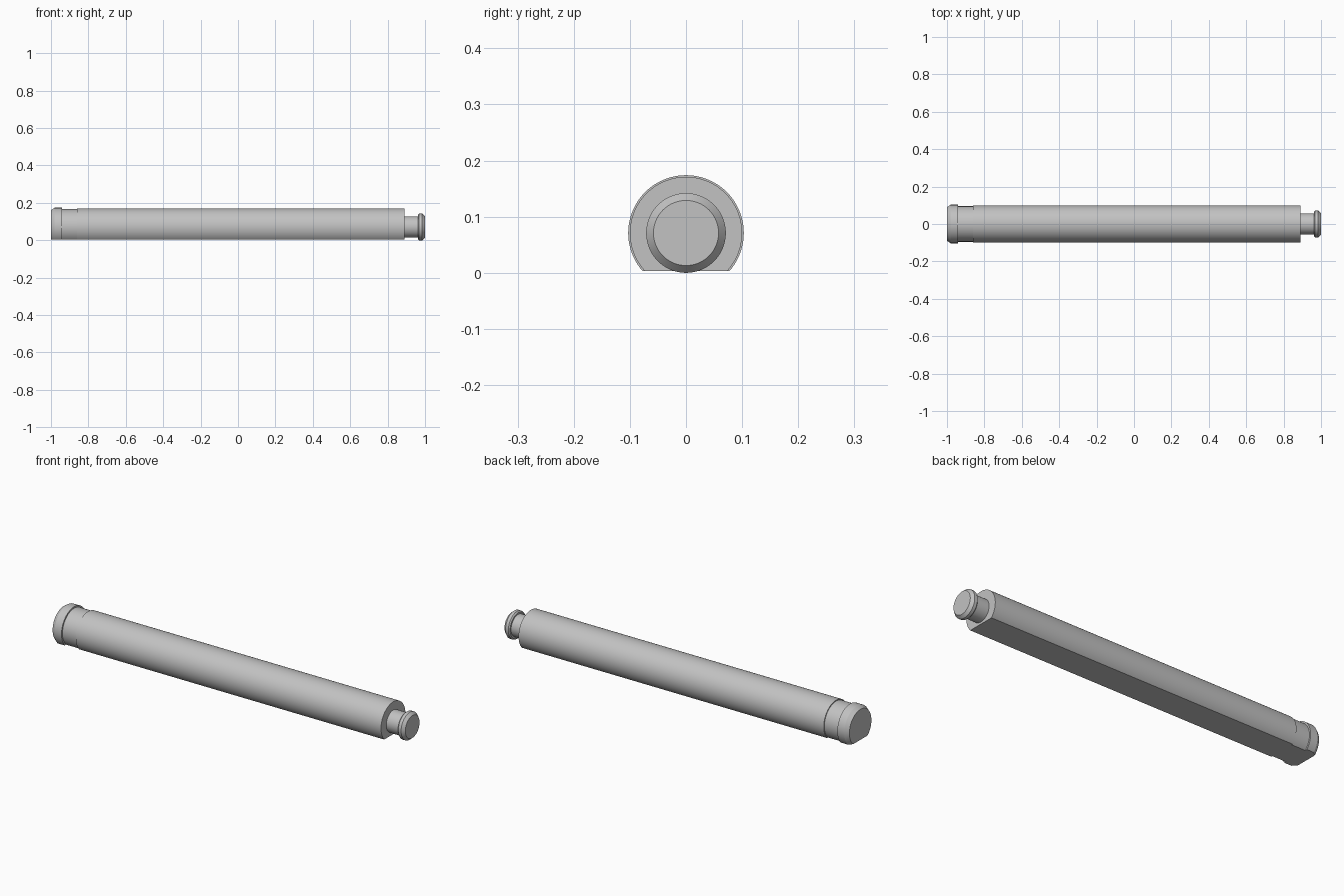
import bpy, bmesh, math
from mathutils import Vector

cube = bpy.data.objects.get("Cube")
if cube:
    bpy.data.objects.remove(cube, do_unlink=True)

AXIS_Z = 0.071
FLAT_Z = 0.003
SIDES = 96

grey = bpy.data.materials.new("plain grey")
grey.use_nodes = True
colour = (0.54, 0.54, 0.54, 1)
grey.diffuse_color = colour
grey.node_tree.nodes["Principled BSDF"].inputs["Base Color"].default_value = colour


def turned_part(name, profile, flat=False):
    """Turn an (x, radius) profile around the long axis, optionally with a flat underside."""
    bm = bmesh.new()
    rings = []
    for x, r in profile:
        angles = [math.tau * i / SIDES for i in range(SIDES)]
        rings.append([bm.verts.new((x, r * math.cos(a), AXIS_Z + r * math.sin(a)))
                      for a in angles])
    for a, b in zip(rings, rings[1:]):
        for i in range(SIDES):
            j = (i + 1) % SIDES
            bm.faces.new((a[i], a[j], b[j], b[i]))
    bm.faces.new(rings[0])
    bm.faces.new(rings[-1])
    if flat:
        cut = bmesh.ops.bisect_plane(
            bm, geom=bm.verts[:] + bm.edges[:] + bm.faces[:],
            plane_co=Vector((0, 0, FLAT_Z)), plane_no=Vector((0, 0, -1)),
            clear_outer=True)
        edges = [e for e in cut["geom_cut"] if isinstance(e, bmesh.types.BMEdge)]
        bmesh.ops.triangle_fill(bm, edges=edges, use_beauty=True)
    bmesh.ops.recalc_face_normals(bm, faces=bm.faces[:])
    mesh = bpy.data.meshes.new(name)
    bm.to_mesh(mesh)
    bm.free()
    mesh.materials.append(grey)
    obj = bpy.data.objects.new(name, mesh)
    bpy.context.collection.objects.link(obj)
    bpy.ops.object.select_all(action="DESELECT")
    obj.select_set(True)
    bpy.context.view_layer.objects.active = obj
    bpy.ops.object.shade_smooth_by_angle(angle=math.radians(25))
    return obj


# Long bar with a chamfered end collar, a shallow groove and a flat underside
turned_part("bar", [
    (-1.0, 0.09), (-0.98, 0.103), (-0.94, 0.103),
    (-0.94, 0.095), (-0.86, 0.095),
    (-0.86, 0.1), (0.89, 0.1)], flat=True)

# Narrow neck and chamfered knob at the other end
turned_part("end_knob", [
    (0.885, 0.057), (0.963, 0.057), (0.963, 0.065), (0.969, 0.071),
    (0.985, 0.071), (1.0, 0.058)])
